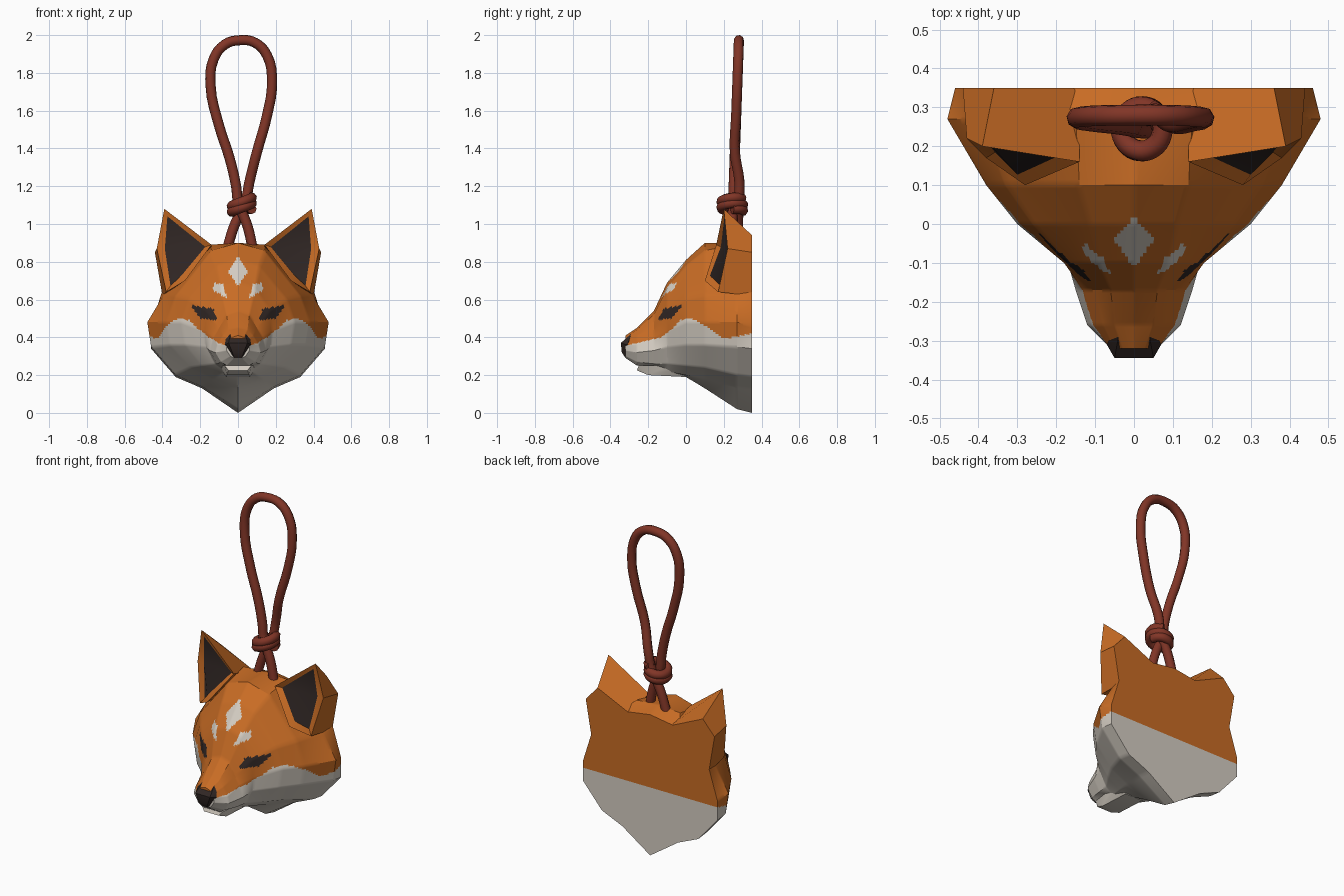
import bpy
import bmesh
import math
from mathutils import Vector
from mathutils.geometry import intersect_point_quad_2d

cube = bpy.data.objects.get("Cube")
if cube:
    bpy.data.objects.remove(cube, do_unlink=True)


def material(name, colour):
    mat = bpy.data.materials.new(name)
    mat.use_nodes = True
    mat.diffuse_color = (*colour, 1)
    for node in mat.node_tree.nodes:
        if node.type == "BSDF_PRINCIPLED":
            node.inputs["Base Color"].default_value = (*colour, 1)
    return mat


ORANGE = material("orange fur", (0.58, 0.15, 0.018))
WHITE = material("white fur", (0.66, 0.61, 0.54))
DARK = material("dark brown", (0.03, 0.02, 0.018))
CORD = material("red cord", (0.22, 0.036, 0.02))


def smooth(obj, angle):
    bpy.ops.object.select_all(action="DESELECT")
    obj.select_set(True)
    bpy.context.view_layer.objects.active = obj
    bpy.ops.object.shade_smooth_by_angle(angle=math.radians(angle))


def finish(bm, name, mats, angle=30):
    mesh = bpy.data.meshes.new(name)
    bm.to_mesh(mesh)
    bm.free()
    obj = bpy.data.objects.new(name, mesh)
    bpy.context.collection.objects.link(obj)
    for mat in mats:
        mesh.materials.append(mat)
    smooth(obj, angle)
    return obj


def hull(name, half_points, mat):
    """Mirrored convex solid from points in hundredths."""
    bm = bmesh.new()
    for x, y, z in half_points:
        for side in ((1, -1) if x else (1,)):
            bm.verts.new(Vector((side * x, y, z)) / 100)
    result = bmesh.ops.convex_hull(bm, input=bm.verts[:])
    spare = {v for v in result["geom_interior"] if isinstance(v, bmesh.types.BMVert)}
    bmesh.ops.delete(bm, geom=list(spare), context="VERTS")
    return finish(bm, name, [mat])


# Head sections from back to nose: depth, then half outline from chin to crown
SECTIONS = [
    (35, [(0, 0), (19, 13), (33, 19), (46, 34), (46, 46), (40, 65), (20, 84), (0, 87)]),
    (27, [(0, 2), (19, 14), (33, 20), (46, 35), (48, 48), (39, 63), (15, 89), (0, 90)]),
    (10, [(0, 13), (13, 18), (25, 24), (36, 36), (38, 48), (33, 62), (14, 86), (0, 90)]),
    (0, [(0, 19), (10, 20), (19, 25), (28, 36), (30, 48), (26, 60), (11, 78), (0, 81)]),
    (-10, [(0, 22), (7, 22), (12, 26), (17, 35), (18, 43), (17, 54), (9, 66), (0, 69)]),
    (-17, [(0, 25), (6, 25), (11, 26), (15, 33), (13, 40), (10, 45), (6, 52), (0, 54)]),
    (-26, [(0, 25), (6, 25), (9, 27), (12, 32), (11, 36), (8, 41), (5, 44), (0, 45)]),
    (-32, [(0, 29), (2, 29), (4, 30), (6, 33), (6, 36), (5, 38), (3, 40), (0, 41)]),
]
# Height of the white fur edge along the depth
FUR_EDGE = [(-35, 35), (-26, 37), (-13, 40), (-8, 44), (-3, 49),
            (3, 50), (10, 46), (20, 39), (35, 42)]
EYE = [(11, 49), (13, 55), (25, 57), (20, 50)]
BROW_SPOT = [(6, 61), (8, 68), (13, 69), (13, 65)]
FOREHEAD = [(0, 83), (5.3, 75), (0, 67), (-5.3, 75)]


def inside(point, quad):
    return intersect_point_quad_2d(point, *[Vector(p) for p in quad]) != 0


def fur_edge(y):
    for (y0, z0), (y1, z1) in zip(FUR_EDGE, FUR_EDGE[1:]):
        if y <= y1:
            return z0 + (z1 - z0) * (y - y0) / (y1 - y0)
    return FUR_EDGE[-1][1]


def head_colour(face):
    x, y, z = face.calc_center_median() * 100
    spot = Vector((abs(x), z))
    if y < 15:
        if inside(spot, EYE):
            return 2
        if inside(spot, BROW_SPOT) or inside(spot, FOREHEAD):
            return 1
    return 1 if z < fur_edge(y) else 0


def build_head():
    bm = bmesh.new()
    rings = []
    for y, half in SECTIONS:
        outline = half + [(-x, z) for x, z in half[-2:0:-1]]
        rings.append([bm.verts.new((x / 100, y / 100, z / 100)) for x, z in outline])
    count = len(rings[0])
    for a, b in zip(rings, rings[1:]):
        for i in range(count):
            j = (i + 1) % count
            bm.faces.new((a[i], a[j], b[j], b[i]))
    # Flat back and muzzle tip are closed with horizontal strips
    for ring in (rings[0], rings[-1]):
        for i in range(count // 2):
            strip = [ring[i], ring[i + 1], ring[-i - 1], ring[-i % count]]
            bm.faces.new(list(dict.fromkeys(strip)))
    bmesh.ops.recalc_face_normals(bm, faces=bm.faces[:])
    bmesh.ops.subdivide_edges(bm, edges=bm.edges[:], cuts=11, use_grid_fill=True)
    for face in bm.faces:
        face.material_index = head_colour(face)
    finish(bm, "head", [ORANGE, WHITE, DARK])


build_head()

# Lower jaw and nose
hull("lower_jaw", [(9, -10, 25), (7, -25, 25), (6, -20, 20), (6, 0, 19),
                   (5, -26, 22.5), (10, 0, 24)], WHITE)
hull("nose", [(6.5, -30, 39), (4, -29, 42), (7, -31, 36), (5, -34.5, 37),
              (3, -34, 32), (2, -32, 29), (4, -29, 31)], DARK)

# Ears: solid wedges running to the flat back, with a sunken dark inside
EAR_FRONT = [(39, 20, 108), (14, 16, 89), (28, 10, 70), (38, 17, 64), (43, 22, 87)]
EAR_BACK = [(36, 35, 94), (14, 35, 84), (28, 35, 70), (40, 35, 62), (44, 35, 85)]


def build_ear(name, side):
    bm = bmesh.new()
    front, back = [[bm.verts.new(Vector((side * x, y, z)) / 100) for x, y, z in ring]
                   for ring in (EAR_FRONT, EAR_BACK)]
    opening = bm.faces.new(front)
    bm.faces.new(back[::-1])
    for i in range(len(front)):
        bm.faces.new((front[i - 1], front[i], back[i], back[i - 1]))
    bmesh.ops.recalc_face_normals(bm, faces=bm.faces[:])
    bmesh.ops.inset_individual(bm, faces=[opening], thickness=0.04, depth=-0.015)
    opening.material_index = 1
    finish(bm, name, [ORANGE, DARK])


build_ear("left_ear", 1)
build_ear("right_ear", -1)


# Hanging cord: one loop whose ends cross in the knot, and a wound knot
def cord(name, points):
    data = bpy.data.curves.new(name, "CURVE")
    data.dimensions = "3D"
    data.bevel_depth = 0.027
    data.bevel_resolution = 2
    data.use_fill_caps = True
    spline = data.splines.new("BEZIER")
    spline.bezier_points.add(len(points) - 1)
    for bezier, point in zip(spline.bezier_points, points):
        bezier.co = point
        bezier.handle_left_type = bezier.handle_right_type = "AUTO"
    spline.resolution_u = 4
    obj = bpy.data.objects.new(name, data)
    bpy.context.collection.objects.link(obj)
    data.materials.append(CORD)
    bpy.ops.object.select_all(action="DESELECT")
    obj.select_set(True)
    bpy.context.view_layer.objects.active = obj
    bpy.ops.object.convert(target="MESH")
    smooth(bpy.context.object, 60)


LOOP = [(-6, 86), (-2, 99), (4, 112), (6, 122), (10, 138), (15.5, 158), (18, 175),
        (15.5, 189), (9, 196), (1, 197.3), (-7, 195), (-13, 187), (-14.5, 173),
        (-10, 152), (-4.5, 135), (-1, 120), (0, 112), (5, 99), (8, 86)]
cord("cord_loop", [(x / 100, 0.25 + 0.04 * (z - 86) / 111 + (0.02 if i < 4 else -0.01), z / 100)
                   for i, (x, z) in enumerate(LOOP)])

KNOT_STEPS = 18
knot = []
for step in range(KNOT_STEPS + 1):
    t = step / KNOT_STEPS
    turn = t * 2.2 * math.tau
    knot.append((0.02 + 0.053 * math.cos(turn), 0.245 + 0.057 * math.sin(turn),
                 1.065 + 0.065 * t + 0.015 * math.cos(turn)))
cord("cord_knot", knot)
